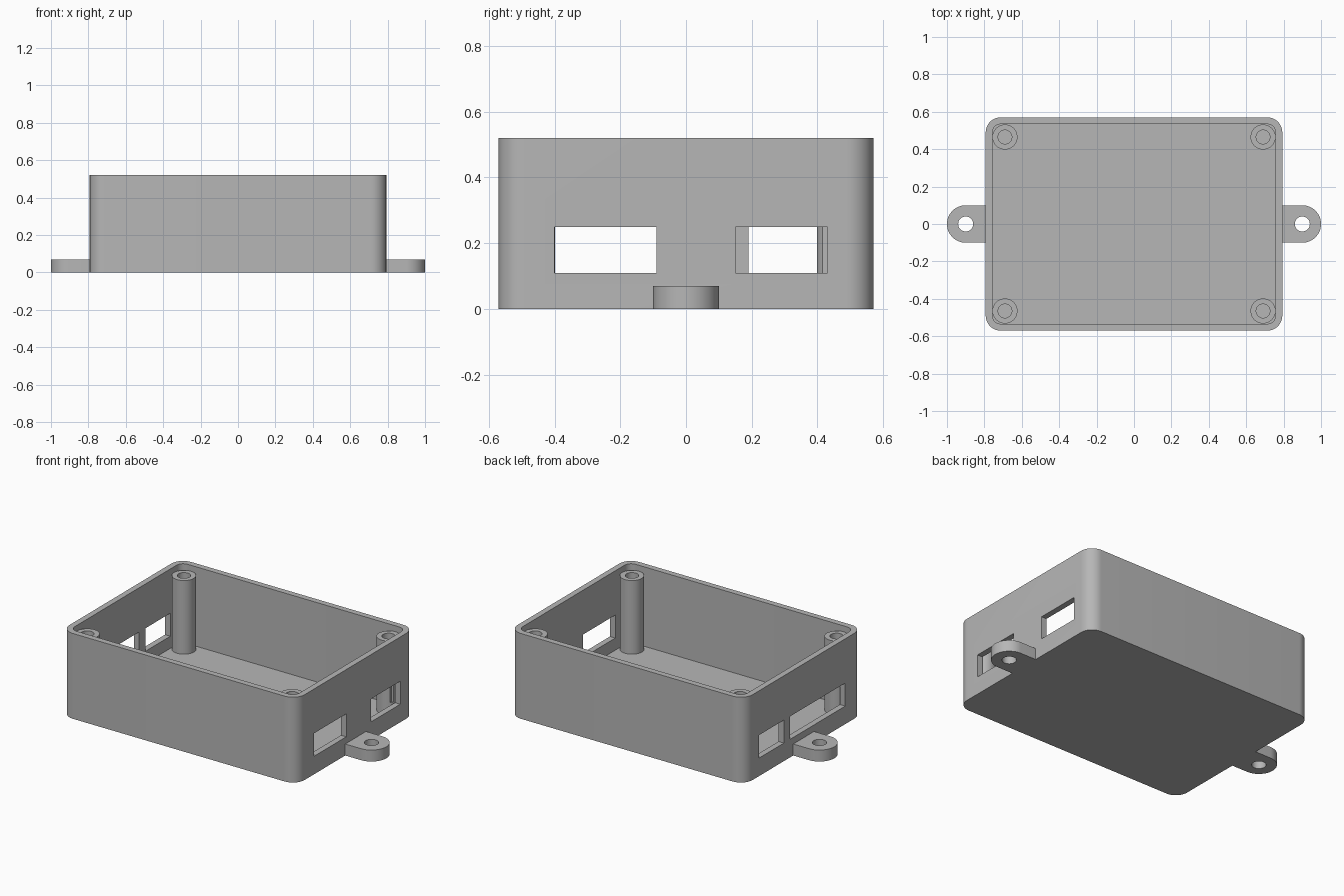
import bpy, bmesh
from math import sin, cos, pi

if "Cube" in bpy.data.objects:
    bpy.data.objects.remove(bpy.data.objects["Cube"])

# Main dimensions
HX, HY, HEIGHT, WALL, CORNER = 0.793, 0.57, 0.52, 0.036, 0.08
POST_X, POST_Y, POST_R, POST_HOLE, POST_TOP = 0.69, 0.465, 0.067, 0.037, 0.485
EAR_X, EAR_R, EAR_HOLE, EAR_TOP = 0.9, 0.1, 0.04, 0.07

grey = bpy.data.materials.new("grey plastic")
grey.diffuse_color = (0.47, 0.47, 0.47, 1)
grey.use_nodes = True
grey.node_tree.nodes["Principled BSDF"].inputs["Base Color"].default_value = grey.diffuse_color


def arc(cx, cy, r, a0, a1, n):
    return [(cx + r * cos(a0 + (a1 - a0) * i / n),
             cy + r * sin(a0 + (a1 - a0) * i / n)) for i in range(n + 1)]


def circle(cx, cy, r, n=48):
    return arc(cx, cy, r, 0, 2 * pi, n)[:-1]


def rounded_rect(hx, hy, r):
    pts = []
    for k, (sx, sy) in enumerate([(1, 1), (-1, 1), (-1, -1), (1, -1)]):
        pts += arc(sx * (hx - r), sy * (hy - r), r, k * pi / 2, (k + 1) * pi / 2, 12)
    return pts


def rect(x0, x1, y0, y1):
    return [(x0, y0), (x1, y0), (x1, y1), (x0, y1)]


def prism(name, pts, z0, z1):
    """Extrude a flat outline from z0 to z1."""
    bm = bmesh.new()
    low = bm.faces.new([bm.verts.new((x, y, z0)) for x, y in pts])
    out = bmesh.ops.extrude_face_region(bm, geom=[low])
    top = [v for v in out["geom"] if isinstance(v, bmesh.types.BMVert)]
    bmesh.ops.translate(bm, verts=top, vec=(0, 0, z1 - z0))
    bmesh.ops.recalc_face_normals(bm, faces=bm.faces)
    mesh = bpy.data.meshes.new(name)
    bm.to_mesh(mesh)
    bm.free()
    mesh.materials.append(grey)
    obj = bpy.data.objects.new(name, mesh)
    bpy.context.collection.objects.link(obj)
    return obj


def carve(obj, cutters):
    """Subtract the outlines (points, z0, z1), then shade the result."""
    bpy.context.view_layer.objects.active = obj
    for pts, z0, z1 in cutters:
        cutter = prism("cutter", pts, z0, z1)
        cutter.hide_render = True
        mod = obj.modifiers.new("cut", 'BOOLEAN')
        mod.operation, mod.solver, mod.object = 'DIFFERENCE', 'EXACT', cutter
        bpy.context.view_layer.objects.active = obj
        bpy.ops.object.modifier_apply(modifier=mod.name)
        bpy.data.objects.remove(cutter)
    bpy.ops.object.select_all(action='DESELECT')
    obj.select_set(True)
    bpy.ops.object.shade_smooth_by_angle(angle=pi / 6)


# Port openings in the two end walls: side, y start, y end
ports = [(rect(*sorted((s * 0.735, s * 0.9)), y0, y1), 0.11, 0.25)
         for s, y0, y1 in [(1, -0.40, -0.09), (1, 0.15, 0.43),
                           (-1, -0.40, 0.13), (-1, 0.19, 0.43)]]

# Open tray with rounded corners
tray = prism("tray", rounded_rect(HX, HY, CORNER), 0, HEIGHT)
cavity = rounded_rect(HX - WALL, HY - WALL, CORNER - WALL)
carve(tray, [(cavity, WALL, HEIGHT + 0.1)] + ports)

# Hollow screw posts, trimmed where a port reaches them
for sx in (-1, 1):
    for sy in (-1, 1):
        x, y = sx * POST_X, sy * POST_Y
        post = prism("screw_post", circle(x, y, POST_R), WALL - 0.01, POST_TOP)
        near = [p for p in ports if sx * p[0][0][0] > 0 and sy > 0 and p[0][2][1] > 0.4]
        carve(post, [(circle(x, y, POST_HOLE, 32), WALL, POST_TOP + 0.1)] + near)

# Mounting ears with screw holes
for s in (-1, 1):
    outline = [(s * px, py) for px, py in
               [(HX, -EAR_R)] + arc(EAR_X, 0, EAR_R, -pi / 2, pi / 2, 32) + [(HX, EAR_R)]]
    ear = prism("mounting_ear", outline, 0, EAR_TOP)
    carve(ear, [(circle(s * EAR_X, 0, EAR_HOLE, 32), -0.1, EAR_TOP + 0.1)])
